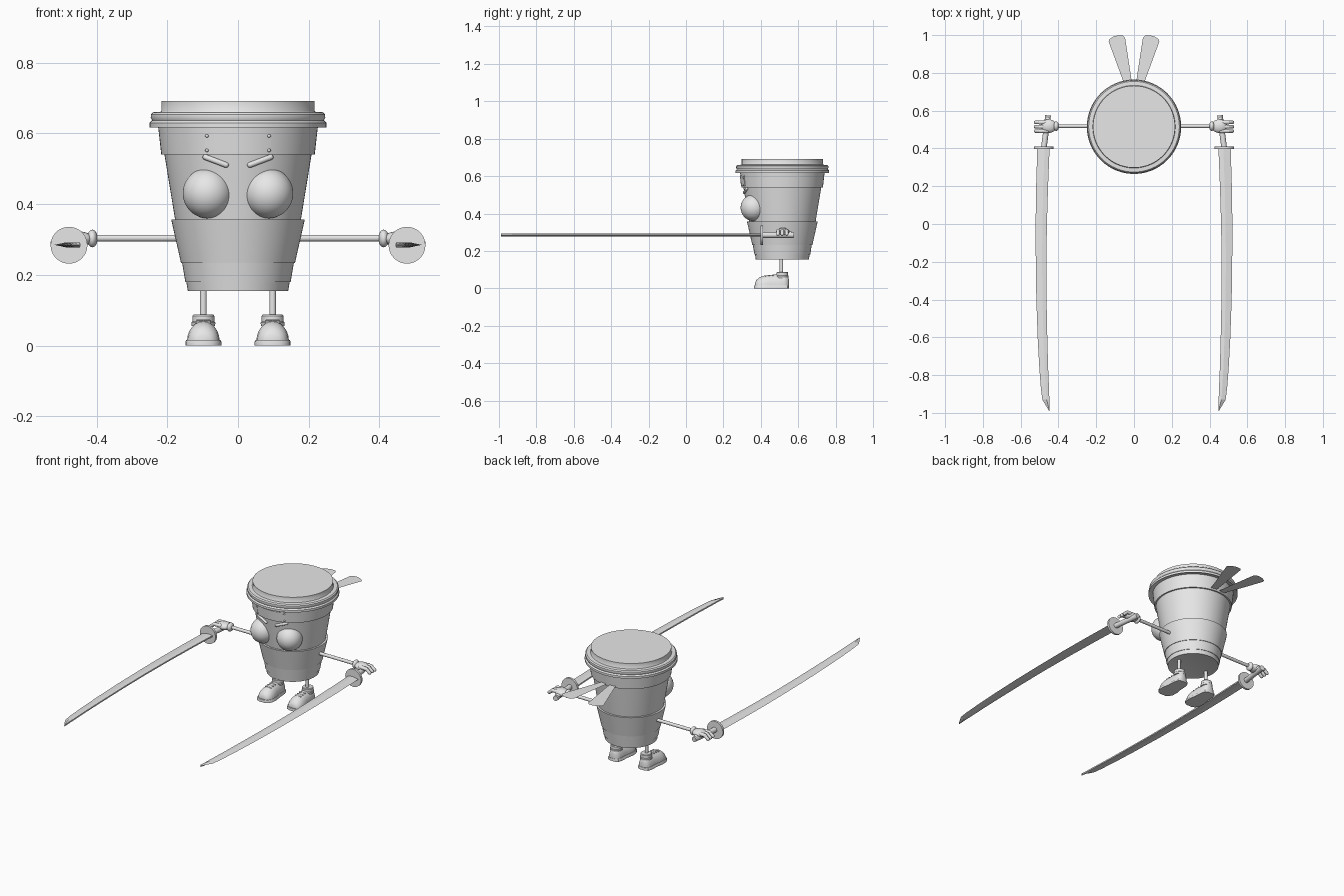
import bpy, bmesh
from math import sin, cos, pi, radians
from mathutils import Vector, Matrix

cube = bpy.data.objects.get("Cube")
if cube:
    bpy.data.objects.remove(cube, do_unlink=True)

CY = 0.515  # depth of the cup's axis

grey = bpy.data.materials.new("plain grey")
grey.use_nodes = True
grey.diffuse_color = (0.8, 0.8, 0.8, 1)
grey.node_tree.nodes["Principled BSDF"].inputs["Base Color"].default_value = (0.8, 0.8, 0.8, 1)


def finish(name, bm, angle=35):
    if len(bm.faces) > 1:
        bmesh.ops.recalc_face_normals(bm, faces=bm.faces)
    mesh = bpy.data.meshes.new(name)
    bm.to_mesh(mesh)
    bm.free()
    mesh.materials.append(grey)
    obj = bpy.data.objects.new(name, mesh)
    bpy.context.collection.objects.link(obj)
    bpy.ops.object.select_all(action='DESELECT')
    obj.select_set(True)
    bpy.context.view_layer.objects.active = obj
    bpy.ops.object.shade_smooth_by_angle(angle=radians(angle))
    return obj


def revolve(name, profile, x=0, y=CY, steps=64):
    bm = bmesh.new()
    verts = [bm.verts.new((r, 0, z)) for r, z in profile]
    edges = [bm.edges.new(pair) for pair in zip(verts, verts[1:])]
    bmesh.ops.spin(bm, geom=verts + edges, cent=(0, 0, 0), axis=(0, 0, 1),
                   angle=2 * pi, steps=steps, use_duplicate=False)
    bmesh.ops.remove_doubles(bm, verts=bm.verts, dist=1e-5)
    bmesh.ops.translate(bm, verts=bm.verts, vec=(x, y, 0))
    return finish(name, bm)


def loft(name, rings, angle=35):
    bm = bmesh.new()
    loops = [[bm.verts.new(p) for p in ring] for ring in rings]
    n = len(loops[0])
    for a, b in zip(loops, loops[1:]):
        for i in range(n):
            j = (i + 1) % n
            bm.faces.new((a[i], a[j], b[j], b[i]))
    bm.faces.new(loops[0])
    bm.faces.new(loops[-1])
    return finish(name, bm, angle)


def aim(a, b):
    a, b = Vector(a), Vector(b)
    turn = (b - a).to_track_quat('Z', 'Y').to_matrix().to_4x4()
    return Matrix.Translation((a + b) / 2) @ turn, (b - a).length


def rod(name, a, b, r, segments=24):
    m, length = aim(a, b)
    bm = bmesh.new()
    bmesh.ops.create_cone(bm, cap_ends=True, segments=segments, radius1=r, radius2=r,
                          depth=length, matrix=m)
    return finish(name, bm)


def capsule(name, a, b, r):
    # A ball pulled apart at its middle
    m, length = aim(a, b)
    bm = bmesh.new()
    bmesh.ops.create_uvsphere(bm, u_segments=14, v_segments=9, radius=r)
    for v in bm.verts:
        v.co.z += length / 2 if v.co.z > 0 else -length / 2
    bm.transform(m)
    return finish(name, bm, 60)


def ball(name, centre, size, segments=32):
    bm = bmesh.new()
    bmesh.ops.create_uvsphere(bm, u_segments=segments, v_segments=segments // 2, radius=1)
    bm.transform(Matrix.Translation(centre) @ Matrix.Diagonal((*size, 1)))
    return finish(name, bm, 60)


# Cup, sleeve, headband and lid
revolve("cup", [(0, .157), (.136, .157), (.142, .155), (.146, .18), (.149, .18),
                (.178, .357), (.208, .54), (.221, .625), (0, .625)])
revolve("cup_sleeve", [(.155, .233), (.161, .233), (.189, .357), (.176, .357)])
revolve("headband", [(.206, .54), (.217, .54), (.226, .62), (.218, .62)])
revolve("lid", [(0, .622), (.24, .622), (.25, .617), (.25, .63), (.243, .637), (.247, .645),
                (.246, .654), (.24, .66), (.219, .661), (.217, .664), (.217, .692), (0, .692)])

# Curved plate on the headband
plate = []
for i in range(13):
    a = (i / 6 - 1) * 0.43
    plate.append([(r * sin(a), CY - r * cos(a), z)
                  for r, z in ((.214, .548), (.221, .548), (.2265, .602), (.218, .602))])
loft("headband_plate", plate)


def shoe_ring(x, y, w, h):
    return [(x + w * cos(pi * i / 12), y, .014 + h * sin(pi * i / 12)) for i in range(13)]


SHOE = [(.37, .02, .016), (.378, .034, .032), (.395, .043, .046), (.42, .046, .054), (.45, .042, .058),
        (.49, .037, .06), (.525, .035, .06), (.543, .028, .054), (.55, .014, .035)]
SOLE = [(.364, .02), (.374, .038), (.395, .049), (.43, .051), (.47, .044),
        (.52, .041), (.543, .034), (.552, .018)]
BLADE = [(.40, .512, .447), (.2, .518, .455), (0, .521, .461), (-.2, .52, .464), (-.4, .517, .463),
         (-.6, .51, .459), (-.75, .502, .455), (-.87, .493, .45), (-.93, .485, .448), (-.99, .449, .446)]

for s, side in ((1, "left"), (-1, "right")):
    # Face
    ball(side + "_eye", (s * .086, .362, .431), (.07, .07, .071), 48)
    capsule(side + "_brow", (s * .034, .312, .511), (s * .092, .324, .533), .008)
    for z, r in ((.552, .221), (.593, .225)):
        ball(side + "_plate_rivet", (s * .088, CY - r * cos(.402), z), (.005, .006, .005), 12)

    # Ribbon tail of the headband, a single thin sheet
    bm = bmesh.new()
    outline = [(.008, .72), (.045, .72), (.064, .775), (.134, .965), (.131, .978),
               (.11, .992), (.085, .999), (.06, .998), (.047, .985), (.015, .775)]
    bm.faces.new([bm.verts.new((s * x, y, .55)) for x, y in outline][::s])
    finish(side + "_ribbon_tail", bm)

    # Leg and shoe
    x = s * .098
    rod(side + "_leg", (x, .51, .07), (x, .51, .165), .0095)
    loft(side + "_shoe", [shoe_ring(x, *st) for st in SHOE], 50)
    loft(side + "_shoe_sole", [[(x - w, y, 0), (x + w, y, 0), (x + w, y, .011),
                                (x + w - .003, y, .016), (x - w + .003, y, .016),
                                (x - w, y, .011)] for y, w in SOLE])
    revolve(side + "_shoe_cuff", [(0, .055), (.033, .055), (.034, .065), (.031, .068),
                                  (.031, .084), (.028, .088), (0, .088)], x, .515, 32)
    for i in range(3):
        y = .425 + i * .02
        capsule(side + "_shoe_lace", (x - .017, y, .066 + i * .002), (x + .017, y, .066 + i * .002), .004)

    # Arm, cuff and hand gripping the handle
    rod(side + "_arm", (s * .15, .518, .304), (s * .42, .518, .304), .0095)
    ball(side + "_glove_cuff", (s * .412, .518, .303), (.015, .025, .025), 24)
    ball(side + "_palm", (s * .452, .518, .302), (.042, .036, .021), 24)
    for y in (.492, .515, .538):
        capsule(side + "_finger", (s * .46, y, .308), (s * .50, y, .307), .0105)
        capsule(side + "_fingertip", (s * .50, y, .307), (s * .521, y, .29), .0095)
    capsule(side + "_thumb", (s * .44, .535, .298), (s * .458, .558, .293), .011)

    # Sword
    rod(side + "_sword_handle", (s * .477, .405, .285), (s * .455, .575, .285), .015)
    rod(side + "_sword_guard", (s * .478, .398, .284), (s * .478, .411, .284), .052, 40)
    loft(side + "_sword_blade",
         [[(s * a, y, .285), (s * (a * .4 + b * .6), y, .292), (s * b, y, .289),
           (s * b, y, .281), (s * (a * .4 + b * .6), y, .278)] for y, a, b in BLADE], 10)
